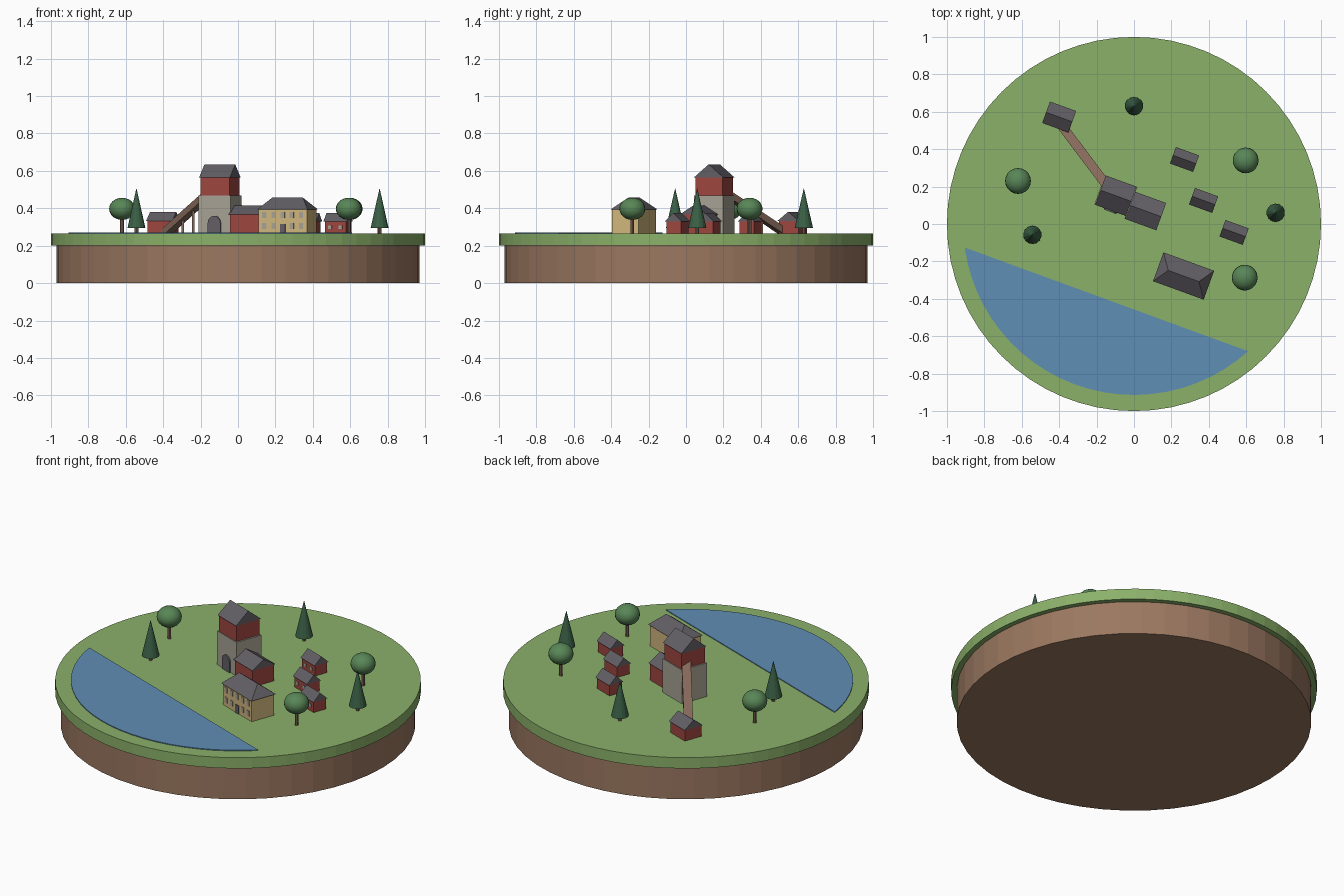
import bpy, bmesh
from math import radians, cos, sin, pi
from mathutils import Matrix, Vector

cube = bpy.data.objects.get("Cube")
if cube:
    bpy.data.objects.remove(cube, do_unlink=True)


def material(name, r, g, b):
    col = [(c / 255 / 12.92 if c < 11 else ((c / 255 + 0.055) / 1.055) ** 2.4) for c in (r, g, b)] + [1]
    m = bpy.data.materials.new(name)
    m.use_nodes = True
    m.diffuse_color = col
    m.node_tree.nodes["Principled BSDF"].inputs["Base Color"].default_value = col
    return m


GRASS = material("grass green", 139, 177, 106)
EARTH = material("earth brown", 155, 120, 96)
WATER = material("water blue", 96, 142, 182)
BRICK = material("brick red", 158, 70, 64)
SLATE = material("slate grey", 98, 95, 101)
STONE = material("pale stone", 168, 162, 148)
CREAM = material("cream plaster", 208, 182, 125)
PINE = material("pine green", 58, 96, 70)
LEAF = material("leaf green", 88, 134, 86)
WOOD = material("wood brown", 134, 105, 90)

GROUND = 0.265
TURN = Matrix.Rotation(radians(-20), 4, 'Z')


def finish(name, bm, mat, frame=Matrix(), smooth=False):
    bmesh.ops.recalc_face_normals(bm, faces=bm.faces[:])
    me = bpy.data.meshes.new(name)
    for f in bm.faces:
        f.smooth = smooth
    bm.to_mesh(me)
    bm.free()
    me.materials.append(mat)
    ob = bpy.data.objects.new(name, me)
    ob.matrix_world = frame
    bpy.context.collection.objects.link(ob)
    return ob


def box(name, size, centre, mat, frame=Matrix()):
    bm = bmesh.new()
    bmesh.ops.create_cube(bm, size=1, matrix=Matrix.Translation(centre) @ Matrix.Diagonal((*size, 1)))
    return finish(name, bm, mat, frame)


def cone(name, r1, r2, z0, z1, sides, mat, frame=Matrix()):
    bm = bmesh.new()
    bmesh.ops.create_cone(bm, cap_ends=True, segments=sides, radius1=r1, radius2=r2, depth=z1 - z0,
                          matrix=Matrix.Translation((0, 0, (z0 + z1) / 2)))
    return finish(name, bm, mat, frame)


def extrude(name, points, vec, mat, frame=Matrix()):
    bm = bmesh.new()
    face = bm.faces.new([bm.verts.new(p) for p in points])
    new = bmesh.ops.extrude_face_region(bm, geom=[face], use_keep_orig=True)["geom"]
    bmesh.ops.translate(bm, vec=vec, verts=[v for v in new if isinstance(v, bmesh.types.BMVert)])
    return finish(name, bm, mat, frame)


def roof(name, w, d, z0, z1, inset, frame):
    """Ridged roof along x; inset pulls the ridge ends in for a hipped roof."""
    bm = bmesh.new()
    a, b, c, e = [bm.verts.new((x * w / 2, y * d / 2, z0)) for x, y in ((-1, -1), (1, -1), (1, 1), (-1, 1))]
    l, r = [bm.verts.new((s * (w / 2 - inset), 0, z1)) for s in (-1, 1)]
    for f in ((a, b, c, e), (a, b, r, l), (c, e, l, r), (b, c, r), (e, a, l)):
        bm.faces.new(f)
    return finish(name, bm, SLATE, frame)


def plot(x, y):
    return Matrix.Translation((x, y, GROUND)) @ TURN


def house(name, x, y, w, d, eave, ridge, walls=BRICK, lip=0.012, inset=0.0):
    frame = plot(x, y)
    box(name + "_walls", (w, d, eave), (0, 0, eave / 2), walls, frame)
    roof(name + "_roof", w + lip, d + lip, eave, ridge, inset, frame)
    return frame


# Round base and lake
cone("earth_base", 0.97, 0.97, 0, 0.2, 48, EARTH)
cone("grass_disc", 1, 1, 0.2, GROUND, 64, GRASS)
steps = 24
shore = [radians(187.9 + 124 * i / steps) for i in range(steps + 1)]
extrude("lake", [(0.914 * cos(a), 0.914 * sin(a), GROUND - 0.002) for a in shore], (0, 0, 0.007), WATER)

# Tower: stone shaft, brick top, gable roof and arched door
tower = plot(-0.097, 0.151)
box("tower_shaft", (0.184, 0.166, 0.203), (0, 0, 0.1015), STONE, tower)
box("tower_top", (0.165, 0.156, 0.1), (0, 0, 0.252), BRICK, tower)
roof("tower_roof", 0.175, 0.167, 0.3, 0.37, 0, tower)
arch = [(-0.036, -0.083, 0), (0.036, -0.083, 0)]
arch += [(0.036 * cos(pi * i / 10), -0.083, 0.058 + 0.036 * sin(pi * i / 10)) for i in range(11)]
extrude("tower_door", arch, (0, -0.008, 0), SLATE, tower)

# Hall beside the tower and the far shed
house("hall", 0.061, 0.07, 0.168, 0.143, 0.102, 0.15)
house("far_shed", -0.4, 0.572, 0.137, 0.11, 0.068, 0.116)

# Three cottages with two front windows each
for i, (x, y) in enumerate(((0.27, 0.345), (0.372, 0.126), (0.535, -0.045))):
    frame = house(f"cottage_{i + 1}", x, y, 0.12, 0.082, 0.065, 0.11)
    for s in (-1, 1):
        box(f"cottage_{i + 1}_window", (0.02, 0.005, 0.02), (s * 0.03, -0.042, 0.034), STONE, frame)

# Manor with hipped roof, two rows of windows and a door
manor = house("manor", 0.265, -0.278, 0.274, 0.15, 0.128, 0.192, CREAM, 0.014, 0.057)
for col in range(-2, 3):
    for z in (0.04, 0.1):
        if col or z > 0.05:
            box("manor_window", (0.023, 0.005, 0.032), (col * 0.052, -0.076, z), STONE, manor)
box("manor_door", (0.03, 0.006, 0.05), (0, -0.076, 0.025), SLATE, manor)

# Sloping conveyor from shed to tower on posts
low, high = Vector((-0.39, 0.53, 0.268)), Vector((-0.13, 0.185, 0.5))
run = high - low
frame = Matrix.Translation((low + high) / 2) @ run.to_track_quat('X', 'Z').to_matrix().to_4x4()
box("conveyor", (run.length, 0.05, 0.035), (0, 0, 0), WOOD, frame)
for t in (0.36, 0.58):
    p = low + run * t
    h = p.z - GROUND
    box("conveyor_post", (0.014, 0.014, h), (p.x, p.y, GROUND + h / 2), WOOD)

# Round trees
for x, y in ((-0.62, 0.23), (0.597, 0.34), (0.592, -0.287)):
    frame = Matrix.Translation((x, y, GROUND))
    cone("tree_trunk", 0.01, 0.01, 0, 0.1, 8, WOOD, frame)
    bm = bmesh.new()
    bmesh.ops.create_uvsphere(bm, u_segments=20, v_segments=12, radius=0.069,
                              matrix=Matrix.Translation((0, 0, 0.132)) @ Matrix.Diagonal((1, 1, 0.86, 1)))
    finish("tree_crown", bm, LEAF, frame, True)

# Pines
for x, y in ((0, 0.63), (0.757, 0.06), (-0.543, -0.058)):
    frame = Matrix.Translation((x, y, GROUND))
    cone("pine_trunk", 0.01, 0.01, 0, 0.04, 8, WOOD, frame)
    cone("pine_crown", 0.049, 0, 0.03, 0.243, 14, PINE, frame)
